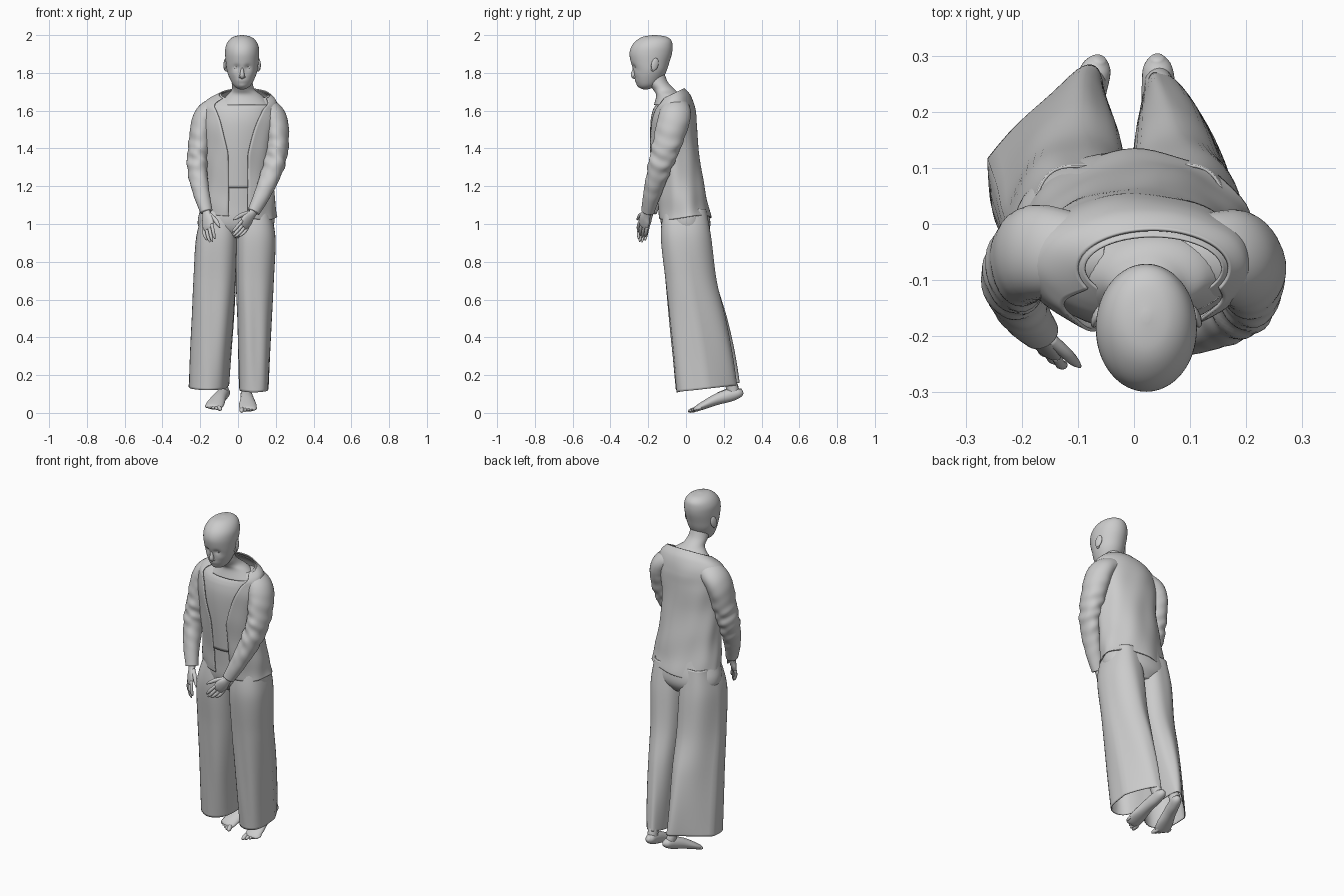
import bpy, bmesh
from math import sin, cos, pi, radians, exp
from mathutils import Vector

TAU = 2 * pi

def finish(name, bm, thick=0):
    bmesh.ops.recalc_face_normals(bm, faces=bm.faces)
    me = bpy.data.meshes.new(name)
    bm.to_mesh(me)
    bm.free()
    me.polygons.foreach_set("use_smooth", [True] * len(me.polygons))
    ob = bpy.data.objects.new(name, me)
    bpy.context.collection.objects.link(ob)
    if thick:
        mod = ob.modifiers.new("cloth", 'SOLIDIFY')
        mod.thickness, mod.offset = thick, -1
    return ob

def spline(st, t):
    k = min(int(t * (len(st) - 1)), len(st) - 2)
    u = t * (len(st) - 1) - k
    p = [st[max(0, min(len(st) - 1, k + d))] for d in (-1, 0, 1, 2)]
    return [0.5 * (2*b + (c-a)*u + (2*a-5*b+4*c-d)*u*u + (3*b-a-3*c+d)*u**3)
            for a, b, c, d in zip(*p)]

def loft(name, st, n=32, steps=30, hint=None, mod=None, gap=None, cap=True, thick=0):
    """Skin through stations (x, y, z, ra, rb): level rings, or square to the path if hint is given."""
    bm, rows = bmesh.new(), []
    for i in range(steps + 1):
        t = i / steps
        x, y, z, a, b = spline(st, t)
        c, side, up = Vector((x, y, z)), Vector((1, 0, 0)), Vector((0, 1, 0))
        if hint:
            tan = (Vector(spline(st, min(1, t + .01))[:3]) - Vector(spline(st, max(0, t - .01))[:3])).normalized()
            side = Vector(hint)
            side = (side - tan * side.dot(tan)).normalized()
            up = tan.cross(side)
        g = gap(t) if gap else 0
        row = []
        for j in range(n + 1 if gap else n):
            th = -pi / 2 + g + (TAU - 2 * g) * j / n
            v = side * a * cos(th) + up * b * sin(th)
            if mod:
                v = mod(t, th, v, c)
            row.append(bm.verts.new(c + v))
        rows.append(row)
    for r, q in zip(rows, rows[1:]):
        for j in range(n):
            k = (j + 1) % len(r)
            bm.faces.new((r[j], r[k], q[k], q[j]))
    if cap and not gap:
        bm.faces.new(rows[0])
        bm.faces.new(rows[-1])
    return finish(name, bm, thick)

def ball(name, loc, size, rot=(0, 0, 0)):
    bm = bmesh.new()
    bmesh.ops.create_uvsphere(bm, u_segments=16, v_segments=10, radius=1)
    ob = finish(name, bm)
    ob.location, ob.scale, ob.rotation_euler = loc, size, rot
    return ob

# Head with eye sockets, cheeks and chin shaped into the loft
def face(t, th, v, c):
    ang = (th + pi / 2 + pi) % TAU - pi
    sock = exp(-((abs(ang) - .38) / .2) ** 2 - ((c.z - 1.83) / .014) ** 2)
    cheek = exp(-((abs(ang) - .6) / .25) ** 2 - ((c.z - 1.795) / .018) ** 2)
    mouth = exp(-(ang / .5) ** 2 - ((c.z - 1.757) / .014) ** 2)
    chin = exp(-(ang / .4) ** 2 - ((c.z - 1.73) / .012) ** 2)
    return v * (1 - .09 * sock + .03 * cheek + .06 * mouth + .08 * chin)

HX = .022
loft("head", [(HX, y, z, a, b) for y, z, a, b in (
    (-.215, 1.713, .012, .012), (-.21, 1.722, .032, .036), (-.203, 1.74, .05, .056),
    (-.196, 1.775, .068, .075), (-.19, 1.81, .08, .087), (-.19, 1.85, .086, .1),
    (-.187, 1.9, .09, .112), (-.18, 1.94, .087, .109), (-.17, 1.972, .071, .092),
    (-.166, 1.992, .044, .06), (-.165, 2.0, .006, .008))], n=64, steps=70, mod=face)
loft("nose", [(HX, -.268, 1.842, .007, .008), (HX, -.274, 1.81, .009, .012),
              (HX, -.278, 1.786, .013, .014), (HX, -.268, 1.773, .009, .008)],
     n=16, steps=12, hint=(1, 0, 0))
ball("upper_lip", (HX, -.2625, 1.759), (.021, .006, .004))
ball("lower_lip", (HX, -.2595, 1.752), (.018, .006, .005))
for s in (-1, 1):
    ball("eye", (HX + s * .034, -.257, 1.829), (.014, .012, .008))
    ball("eyelid", (HX + s * .034, -.259, 1.835), (.017, .012, .005), (.3, 0, 0))
    ball("nostril", (HX + s * .01, -.272, 1.778), (.007, .008, .006))
    ball("ear", (HX + s * .088, -.165, 1.845), (.009, .02, .034), (-.25, 0, s * .35))
    ball("earlobe", (HX + s * .084, -.175, 1.818), (.007, .01, .012))

# Neck flaring into the upper chest
loft("neck", [(.022, -.165, 1.80, .05, .05), (.022, -.15, 1.75, .055, .055),
              (.028, -.115, 1.71, .062, .058), (.035, -.092, 1.68, .095, .066),
              (.03, -.085, 1.63, .145, .085)], steps=24)

# Jacket, open down the front, over a shorter shirt
TORSO = [(0, -.007, 1.035, .205, .138), (0, -.022, 1.12, .195, .134), (0, -.042, 1.25, .185, .132),
         (0, -.065, 1.4, .182, .132), (.004, -.072, 1.53, .195, .13), (.008, -.07, 1.61, .2, .118),
         (.018, -.073, 1.655, .183, .098), (.035, -.08, 1.685, .136, .072)]

def drape(t, th, v, c):
    slope = .48 * max(0, (t - .7) / .3)
    fold = .018 * sin(5 * th + 7 * t) + .012 * sin(9 * th - 11 * t) + .008 * sin(30 * t + 3 * cos(th))
    w = v * (1 + fold * (1 - t * t))
    w.z += slope * v.y + .012 * (1 - t) ** 4 * sin(2 * th)
    return w

loft("jacket", TORSO, n=64, steps=56, mod=drape, thick=.006,
     gap=lambda t: radians(14 + 8 * t + 38 * max(0, t - .4) / .6))
inner = [(x, y, z, a - .013, b - .013) for x, y, z, a, b in TORSO[2:]]
inner[0] = (0, -.038, 1.19, .174, .124)
loft("shirt", inner, n=48, steps=40, cap=False, thick=.004,
     mod=lambda t, th, v, c: v * (1 + .008 * sin(7 * th + 5 * t) * (1 - t)) + Vector((0, 0, .48 * v.y * max(0, (t - .55) / .45))))

# Sleeves turning over the shoulder, bunched around the elbow
def bunch(t, th, v, c):
    e = exp(-((t - .62) / .18) ** 2)
    return v * (1 + e * (.04 * sin(52 * t + 2 * cos(th) + sin(3 * th)) + .035 * sin(85 * t - 3 * sin(th)))
                + .03 * sin(3 * th + 9 * t) * min(1, 2 * t))

SLEEVES = {
    "left": [(-.05, -.06, 1.612, .06, .06), (-.13, -.052, 1.603, .078, .062), (-.18, -.052, 1.55, .084, .064),
             (-.203, -.075, 1.42, .074, .06), (-.214, -.105, 1.3, .063, .054),
             (-.195, -.155, 1.17, .047, .044), (-.168, -.19, 1.065, .035, .033)],
    "right": [(.06, -.06, 1.618, .06, .06), (.145, -.056, 1.608, .078, .062), (.195, -.065, 1.55, .085, .065),
              (.208, -.1, 1.42, .076, .06), (.188, -.14, 1.3, .062, .056),
              (.135, -.178, 1.17, .048, .045), (.082, -.203, 1.065, .035, .033)]}
for side, st in SLEEVES.items():
    loft(side + "_sleeve", st, n=32, steps=90, hint=(0, 1, 0), mod=bunch)

# Hands: palm, four curled fingers and a thumb
def hand(name, wrist, d, thumb):
    w, d = Vector(wrist), Vector(d).normalized()
    s = Vector(thumb)
    s = (s - d * s.dot(d)).normalized()
    nrm = d.cross(s)
    if nrm.y < 0:
        nrm = -nrm
    def tube(label, pts, n, steps):
        loft(label, [(*(w + d * p + s * q + nrm * r), a, b) for p, q, r, a, b in pts],
             n=n, steps=steps, hint=s)
    tube(name + "_palm", [(-.03, 0, 0, .023, .018), (.015, 0, 0, .025, .017), (.05, .003, 0, .037, .017),
                          (.085, 0, 0, .036, .013), (.1, 0, 0, .028, .008)], 20, 16)
    for i, ln in enumerate((.07, .082, .077, .06)):
        q = .028 - .019 * i
        tube(name + "_finger", [(.08, q, 0, .0095, .009), (.09 + ln * .4, q * 1.1, .002, .009, .009),
                                (.09 + ln * .8, q, .01, .008, .008),
                                (.09 + ln, q * .95, .016, .003, .003)], 10, 10)
    tube(name + "_thumb", [(.02, .015, .004, .013, .012), (.055, .043, .01, .012, .011),
                           (.085, .058, .014, .01, .009), (.108, .066, .018, .003, .003)], 10, 10)

hand("left_hand", (-.168, -.19, 1.065), (.1, -.36, -.94), (.75, -.65, .1))
hand("right_hand", (.082, -.203, 1.065), (-.55, -.26, -.78), (-.6, -.6, .3))

# Trousers: waist section and two wide legs that hang forward of the ankles
loft("trouser_waist", [(-.002, -.035, 1.22, .166, .115), (-.006, -.015, 1.1, .187, .126),
                       (-.01, -.004, 1.02, .203, .132), (-.012, .002, .97, .185, .122),
                       (-.015, .006, .925, .09, .09)], n=48, steps=24)

def leg_shape(shift, taper, sign):
    def f(t, th, v, c):
        s = max(0, sin(th))
        fold = .02 * sin(4 * th + sign * 2 + 3 * t) + .012 * sin(7 * th - 6 * t)
        w = v * (1 + fold * min(1, .3 + t) + .09 * sin(2 * th) ** 2 * (1 - t * s))
        w.x = w.x * (1 - taper * t * s) + shift * s * t
        w.z += .12 * v.y * t ** 3
        return w
    return f

LEGS = {
    "left": (.083, .5, -1, [(-.1, -.006, 1.08, .08, .112), (-.114, 0, .93, .108, .132), (-.124, .026, .7, .112, .135),
                            (-.134, .063, .5, .11, .153), (-.148, .095, .3, .106, .163), (-.158, .117, .14, .102, .166)]),
    "right": (-.04, .45, 1, [(.088, -.006, 1.08, .08, .112), (.094, 0, .93, .104, .132), (.089, .026, .7, .1, .135),
                             (.087, .06, .5, .092, .15), (.085, .09, .3, .085, .16), (.084, .112, .128, .079, .163)])}
for side, (shift, taper, sign, st) in LEGS.items():
    loft(side + "_trouser_leg", st, n=48, steps=44, mod=leg_shape(shift, taper, sign), cap=False, thick=.005)

# Bare ankles, feet pointing down, and toes
FEET = {"left": (Vector((-.072, .262, .1)), Vector((-.125, .095, .04))),
        "right": (Vector((.043, .26, .095)), Vector((.053, .07, .03)))}
for side, (heel, ball_of_foot) in FEET.items():
    k = heel
    lean = -.03 if side == "left" else .012
    loft(side + "_ankle", [(k.x + lean, k.y - .085, .32, .03, .03), (k.x + lean * .6, k.y - .055, .22, .028, .032),
                           (k.x + lean * .3, k.y - .022, .15, .027, .034), (k.x, k.y - .008, .1, .026, .03)],
         n=20, steps=14)
    at = lambda f, dz: tuple(heel.lerp(ball_of_foot, f) + Vector((0, 0, dz)))
    loft(side + "_foot", [(*at(-.2, .008), .01, .012), (*at(-.1, .004), .026, .026), (*at(.15, .008), .031, .034),
                          (*at(.5, .01), .036, .03), (*at(.85, .003), .046, .022),
                          (*at(1.08, -.003), .044, .015), (*at(1.15, -.004), .03, .008)],
         n=24, steps=28, hint=(1, 0, 0))
    inside = 1 if side == "left" else -1
    go = (ball_of_foot - heel).normalized()
    for i, (r, ln) in enumerate(((.013, .032), (.009, .032), (.0085, .028), (.008, .023), (.008, .018))):
        p = ball_of_foot + go * (.012 + ln * .6 - .005 * i)
        p.x += inside * (.034 - .0185 * i)
        p.z = max(p.z - .004, r)
        ball(side + "_toe", p, (r, ln, r), (.28, 0, -go.x))
